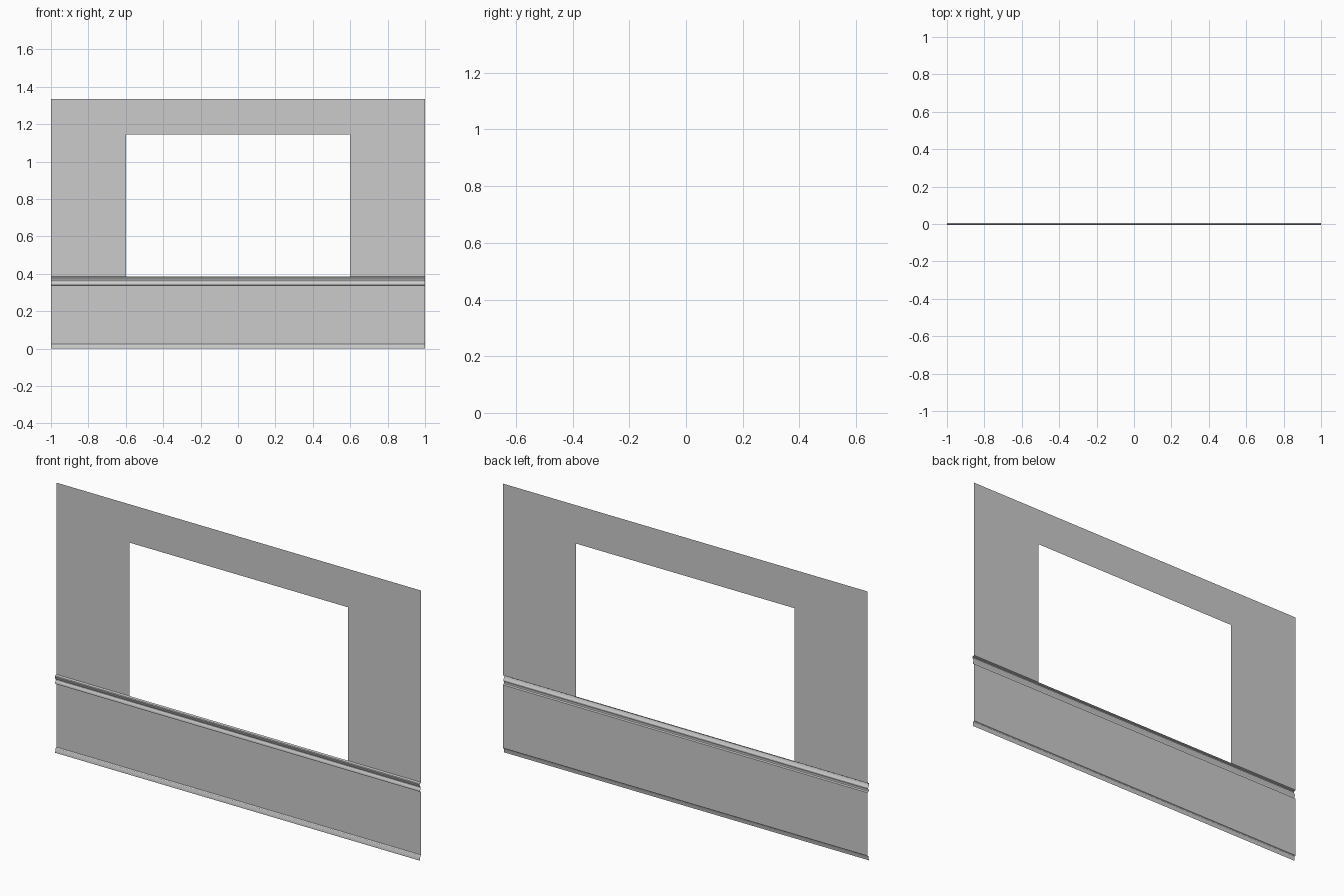
import bpy, bmesh

if "Cube" in bpy.data.objects:
    bpy.data.objects.remove(bpy.data.objects["Cube"])

FRONT, WALL = -0.006, 0.006   # shallow relief depth, centred on y = 0


def make(name, bm):
    bmesh.ops.remove_doubles(bm, verts=bm.verts, dist=1e-5)
    me = bpy.data.meshes.new(name)
    bm.to_mesh(me)
    bm.free()
    ob = bpy.data.objects.new(name, me)
    bpy.context.collection.objects.link(ob)
    bpy.context.view_layer.objects.active = ob
    ob.select_set(True)
    bpy.ops.object.shade_smooth_by_angle()
    ob.select_set(False)
    return ob


def sweep(name, profile):
    # extrude a (y, z) profile across the full wall width
    bm = bmesh.new()
    rows = [(bm.verts.new((-1, y, z)), bm.verts.new((1, y, z))) for y, z in profile]
    for (a, b), (c, d) in zip(rows, rows[1:]):
        bm.faces.new((a, b, d, c))
    return make(name, bm)


# upper wall around the window opening
bm = bmesh.new()
for x0, x1, z0, z1 in ((-1, -0.6, 0.385, 1.145), (0.6, 1, 0.385, 1.145),
                       (-1, -0.6, 1.145, 1.335), (-0.6, 0.6, 1.145, 1.335),
                       (0.6, 1, 1.145, 1.335)):
    bm.faces.new([bm.verts.new((x, WALL, z)) for x, z in
                  ((x0, z0), (x1, z0), (x1, z1), (x0, z1))])
make("window_wall", bm)

# rail moulding under the window
sweep("rail_moulding", [
    (WALL, 0.338), (-0.002, 0.341), (-0.003, 0.346), (-0.001, 0.352),
    (0.002, 0.357), (0.002, 0.361), (-0.002, 0.367), (-0.005, 0.373),
    (FRONT, 0.378), (-0.004, 0.382), (WALL, 0.385)])

# flat lower panel
sweep("lower_panel", [(WALL, 0.025), (WALL, 0.338)])

# sloped skirting at the floor
sweep("skirting", [(-0.003, 0.0), (-0.002, 0.016), (0.001, 0.022), (WALL, 0.025)])
